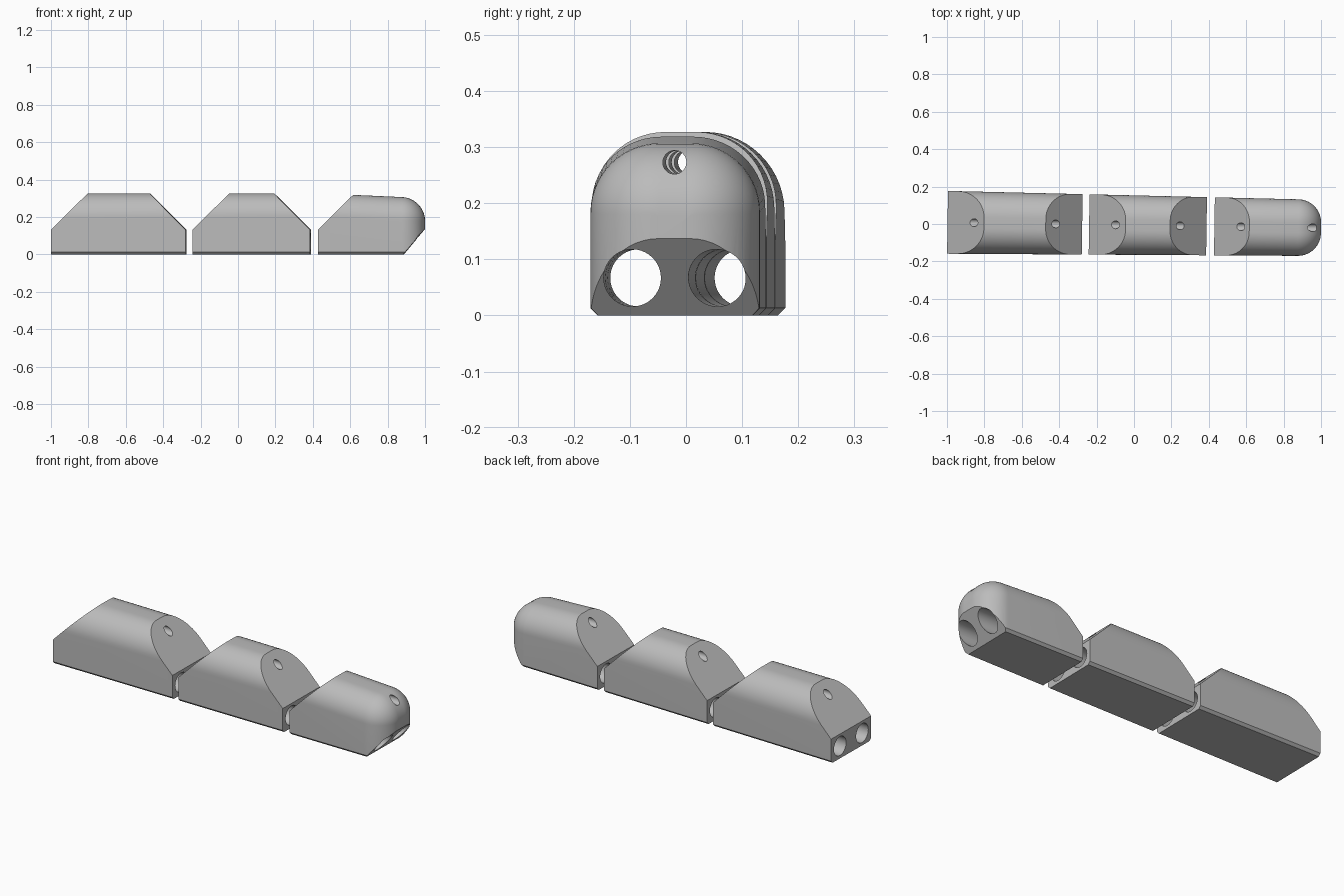
import bpy, bmesh, math
from mathutils import Vector, Matrix

cube = bpy.data.objects.get("Cube")
if cube:
    bpy.data.objects.remove(cube)

grey = bpy.data.materials.new("plain grey")
grey.use_nodes = True
colour = (0.5, 0.5, 0.5, 1)
grey.diffuse_color = colour
grey.node_tree.nodes["Principled BSDF"].inputs["Base Color"].default_value = colour

# Whole finger leans slightly in plan
LEAN = Matrix.Translation((0, -0.006, 0)) @ Matrix.Rotation(math.radians(-0.86), 4, "Z")
FLAT = 0.028      # half width of the flat strip on top
CHAMFER = 0.013
ARC = 14


def half_width(x):
    return 0.159 - 0.009 * x


def make_object(name, bm):
    bmesh.ops.recalc_face_normals(bm, faces=bm.faces)
    bm.transform(LEAN)
    mesh = bpy.data.meshes.new(name)
    bm.to_mesh(mesh)
    bm.free()
    mesh.materials.append(grey)
    obj = bpy.data.objects.new(name, mesh)
    bpy.context.collection.objects.link(obj)
    return obj


def section(bm, x, top, inset=0.0):
    """Arched cross-section with chamfered base, shrunk by inset."""
    w = half_width(x) - inset
    r = max(w - FLAT, 0.001)
    side = [(w - CHAMFER, 0), (w, CHAMFER)]
    for i in range(ARC + 1):
        a = math.pi / 2 * i / ARC
        side.append((FLAT + r * math.cos(a), top - inset - r + r * math.sin(a)))
    loop = side + [(-y, z) for y, z in reversed(side)]
    return [bm.verts.new((x, y, z)) for y, z in loop]


def loft(bm, rings):
    for a, b in zip(rings, rings[1:]):
        n = len(a)
        for i in range(n):
            j = (i + 1) % n
            bm.faces.new((a[i], a[j], b[j], b[i]))
    bm.faces.new(rings[0])
    bm.faces.new(rings[-1])


def slice_off(bm, point, normal):
    """Remove everything on the normal side of a plane and cap the cut."""
    cut = bmesh.ops.bisect_plane(bm, geom=bm.verts[:] + bm.edges[:] + bm.faces[:],
                                 plane_co=point, plane_no=normal, clear_outer=True)
    edges = [e for e in cut["geom_cut"] if isinstance(e, bmesh.types.BMEdge)]
    bmesh.ops.contextual_create(bm, geom=edges)


def bore(bm, start, end, radius):
    start, end = Vector(start), Vector(end)
    axis = end - start
    matrix = Matrix.Translation((start + end) / 2) @ axis.to_track_quat("Z", "Y").to_matrix().to_4x4()
    bmesh.ops.create_cone(bm, cap_ends=True, segments=40, radius1=radius,
                          radius2=radius, depth=axis.length, matrix=matrix)


# Cutter for the two lengthwise channels and the tendon hole
bm = bmesh.new()
for s in (-1, 1):
    bore(bm, (-1.2, s * (half_width(-1.2) - 0.075), 0.067),
         (1.2, s * (half_width(1.2) - 0.075), 0.067), 0.051)
bore(bm, (-1.2, 0, 0.273), (1.2, 0, 0.273), 0.021)
cutter = make_object("hole_cutter", bm)
cutter.hide_render = True

segments = []

# Base and middle segments, sloped at both ends
for name, x0, x1 in (("base_segment", -0.997, -0.277), ("middle_segment", -0.24, 0.388)):
    bm = bmesh.new()
    loft(bm, [section(bm, x0, 0.327), section(bm, x1, 0.327)])
    slice_off(bm, (x0, 0, 0.132), (-1, 0, 1))
    slice_off(bm, (x1, 0, 0.132), (1, 0, 1))
    segments.append(make_object(name, bm))

# Tip segment with rounded end and undercut
bm = bmesh.new()
round_start, radius = 0.878, 0.122
rings = [section(bm, 0.43, 0.327)]
for i in range(ARC + 1):
    a = math.pi / 2 * i / ARC
    x = round_start + radius * math.sin(a)
    rings.append(section(bm, x, 0.327 - 0.045 * (x - 0.43), radius * (1 - math.cos(a))))
loft(bm, rings)
slice_off(bm, (0.43, 0, 0.132), (-1, 0, 1))
slice_off(bm, (0.885, 0, 0), (0.137, 0, -0.115))
segments.append(make_object("tip_segment", bm))

# Drill the holes and shade
for obj in segments:
    mod = obj.modifiers.new("holes", "BOOLEAN")
    mod.operation = "DIFFERENCE"
    mod.solver = "EXACT"
    mod.object = cutter
    bpy.ops.object.select_all(action="DESELECT")
    obj.select_set(True)
    bpy.context.view_layer.objects.active = obj
    bpy.ops.object.modifier_apply(modifier=mod.name)
    bpy.ops.object.shade_smooth_by_angle(angle=math.radians(30))

bpy.data.objects.remove(cutter)
